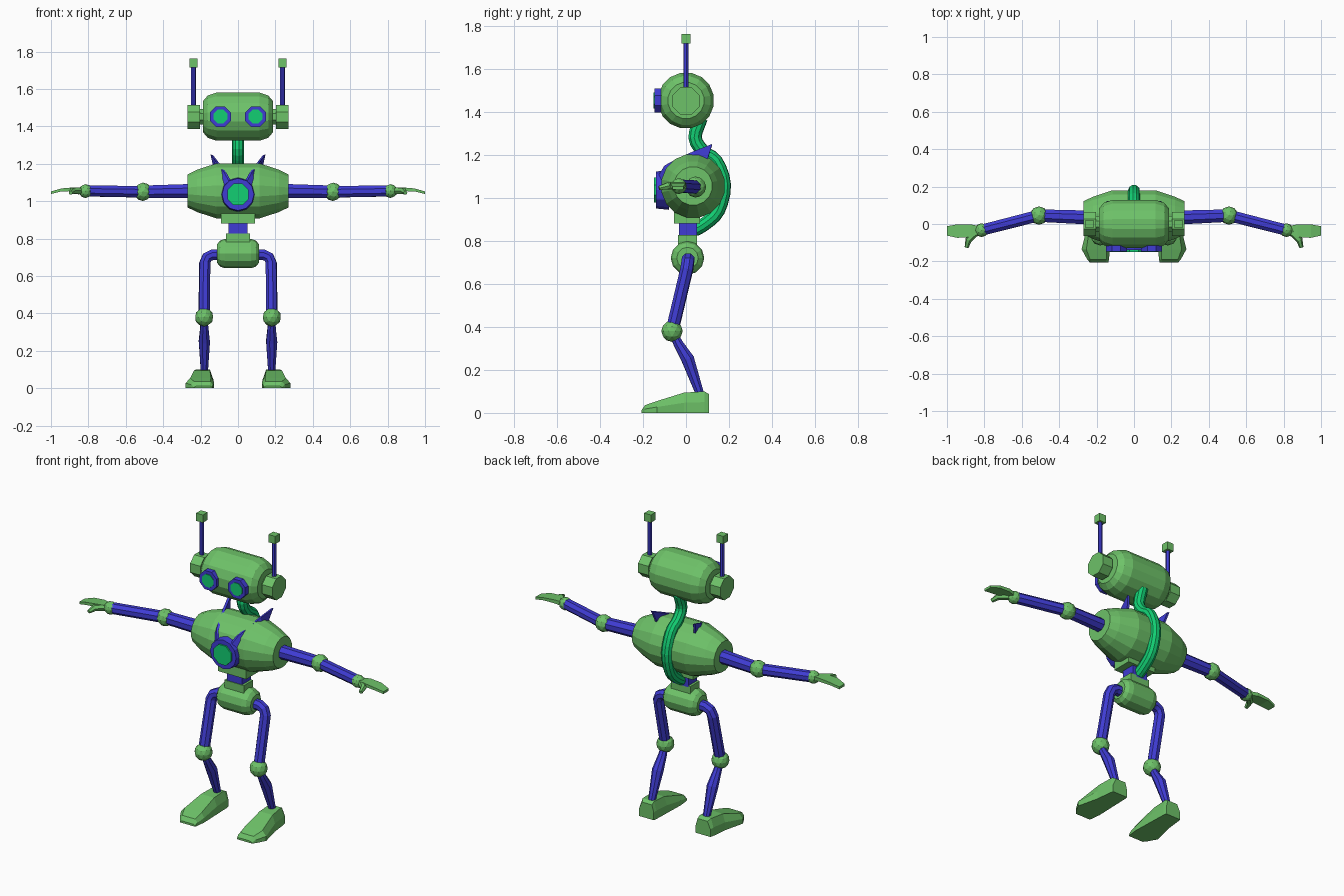
import bpy, bmesh, math
from mathutils import Vector, Matrix

if "Cube" in bpy.data.objects:
    bpy.data.objects.remove(bpy.data.objects["Cube"])


def material(name, rgb):
    m = bpy.data.materials.new(name)
    m.diffuse_color = (*rgb, 1)
    m.use_nodes = True
    m.node_tree.nodes["Principled BSDF"].inputs["Base Color"].default_value = m.diffuse_color
    return m


GREEN = material("soft green", (0.155, 0.54, 0.14))
BLUE = material("deep blue", (0.05, 0.045, 0.66))
BRIGHT = material("bright green", (0.006, 0.62, 0.17))


def finish(name, bm, mat):
    bmesh.ops.recalc_face_normals(bm, faces=bm.faces)
    me = bpy.data.meshes.new(name)
    bm.to_mesh(me)
    bm.free()
    me.materials.append(mat)
    ob = bpy.data.objects.new(name, me)
    bpy.context.collection.objects.link(ob)
    return ob


def loft(name, rings, mat):
    """Skin closed rings of equal length and cap both ends."""
    bm = bmesh.new()
    vs = [[bm.verts.new(p) for p in r] for r in rings]
    n = len(vs[0])
    for a, b in zip(vs, vs[1:]):
        for i in range(n):
            j = (i + 1) % n
            bm.faces.new((a[i], a[j], b[j], b[i]))
    bm.faces.new(vs[0])
    bm.faces.new(vs[-1])
    return finish(name, bm, mat)


def sweep(name, pts, radii, mat, sides=8):
    """Round section carried along a path, with a radius for each point."""
    pts = [Vector(p) for p in pts]
    if not isinstance(radii, (list, tuple)):
        radii = [radii] * len(pts)
    rings, normal, last = [], None, None
    for i, p in enumerate(pts):
        t = (pts[min(i + 1, len(pts) - 1)] - pts[max(i - 1, 0)]).normalized()
        if normal is None:
            normal = t.orthogonal().normalized()
        else:
            normal = last.rotation_difference(t) @ normal
        last = t
        side = t.cross(normal)
        ring = []
        for k in range(sides):
            a = 2 * math.pi * (k + 0.5) / sides
            ring.append(p + radii[i] * (math.cos(a) * normal + math.sin(a) * side))
        rings.append(ring)
    return loft(name, rings, mat)


def smooth_path(pts, steps=3):
    """Catmull-Rom points through the given path."""
    p = [Vector(q) for q in pts]
    p = [2 * p[0] - p[1]] + p + [2 * p[-1] - p[-2]]
    out = []
    for i in range(1, len(p) - 2):
        a, b, c, d = p[i - 1:i + 3]
        for k in range(steps):
            t = k / steps
            out.append(0.5 * (2 * b + (c - a) * t + (2 * a - 5 * b + 4 * c - d) * t ** 2
                              + (3 * b - a - 3 * c + d) * t ** 3))
    return out + [p[-2]]


def box(name, lo, hi, mat):
    rings = [[(lo[0], lo[1], z), (hi[0], lo[1], z), (hi[0], hi[1], z), (lo[0], hi[1], z)]
             for z in (lo[2], hi[2])]
    return loft(name, rings, mat)


def ball(name, c, r, mat):
    bm = bmesh.new()
    bmesh.ops.create_icosphere(bm, subdivisions=2, radius=r, matrix=Matrix.Translation(c))
    return finish(name, bm, mat)


def barrel(name, y, z, half_profile, mat, sides=16):
    """Symmetric turned body lying along x."""
    prof = [(-x, r) for x, r in reversed(half_profile)] + list(half_profile)
    return sweep(name, [(x, y, z) for x, r in prof], [r for x, r in prof], mat, sides)


# Head, torso and pelvis
barrel("head", 0, 1.452, [(0.115, 0.131), (0.162, 0.115), (0.187, 0.085)], GREEN)
barrel("torso", 0.033, 1.055, [(0.115, 0.15), (0.22, 0.115), (0.27, 0.09)], GREEN)
barrel("pelvis", 0.007, 0.72, [(0.07, 0.078), (0.095, 0.07), (0.112, 0.05)], GREEN, 12)

# Waist
box("torso_base", (-0.092, -0.055, 0.88), (0.092, 0.065, 0.95), GREEN)
box("waist", (-0.05, -0.033, 0.82), (0.05, 0.05, 0.885), BLUE)
box("pelvis_top", (-0.064, -0.037, 0.76), (0.064, 0.05, 0.828), GREEN)

# Curved neck running into the back spine
sweep("spine", smooth_path([(0, 0.07, 1.37), (0, 0.042, 1.28), (0, 0.08, 1.215),
                            (0, 0.14, 1.17), (0, 0.178, 1.06), (0, 0.15, 0.94),
                            (0, 0.09, 0.88), (0, 0.04, 0.85)]), 0.032, BRIGHT, 10)

# Chest disc
sweep("chest_ring", [(0, -0.08, 1.036), (0, -0.14, 1.036)], [0.092, 0.086], BLUE, 12)
sweep("chest_light", [(0, -0.13, 1.036), (0, -0.149, 1.036)], 0.062, BRIGHT, 8)

for s, tag in ((-1, "left"), (1, "right")):
    def P(x, y, z):
        return Vector((s * x, y, z))

    # Eyes
    sweep("eye_ring_" + tag, [P(0.094, -0.1, 1.452), P(0.094, -0.147, 1.452)], 0.06, BLUE, 8)
    sweep("eye_" + tag, [P(0.094, -0.14, 1.452), P(0.094, -0.151, 1.452)], 0.04, BRIGHT, 8)

    # Ears and antennae
    sweep("ear_stem_" + tag, [P(0.18, 0, 1.452), P(0.21, 0, 1.452)], 0.045, GREEN, 8)
    sweep("ear_" + tag, [P(0.203, 0, 1.45), P(0.27, 0, 1.45)], 0.069, GREEN, 8)
    sweep("antenna_" + tag, [P(0.238, 0, 1.49), P(0.238, 0, 1.73)], 0.013, BLUE, 6)
    box("antenna_tip_" + tag, (s * 0.238 - 0.022, -0.022, 1.716),
        (s * 0.238 + 0.022, 0.022, 1.762), GREEN)

    # Collar fin: thin curved blade from the chest disc over the shoulder
    fin = [((0.045, -0.13, 1.10), (0.06, -0.13, 1.06)),
           ((0.072, -0.10, 1.15), (0.095, -0.095, 1.10)),
           ((0.10, -0.03, 1.188), (0.122, -0.03, 1.145)),
           ((0.122, 0.04, 1.218), (0.135, 0.04, 1.165)),
           ((0.147, 0.122, 1.25), (0.132, 0.10, 1.18))]
    w = Vector((s * 0.014, 0, 0.004))
    loft("collar_fin_" + tag,
         [[P(*a), P(*b), P(*b) - w, P(*a) - w] for a, b in fin], BLUE)

    # Arm
    sweep("upper_arm_" + tag, [P(0.25, 0.035, 1.055), P(0.51, 0.045, 1.05)],
          [0.04, 0.036], BLUE)
    ball("elbow_" + tag, P(0.508, 0.045, 1.05), 0.049, GREEN)
    sweep("forearm_" + tag, [P(0.51, 0.045, 1.05), P(0.815, -0.033, 1.055)],
          [0.033, 0.032], BLUE)
    ball("wrist_" + tag, P(0.815, -0.033, 1.054), 0.037, GREEN)

    # Hand: flat palm with a drooping finger end, and a thumb
    palm = [(0.82, -0.05, -0.012, 1.044, 1.07), (0.875, -0.07, -0.002, 1.054, 1.074),
            (0.945, -0.074, -0.002, 1.052, 1.068), (1.0, -0.062, -0.012, 1.038, 1.052)]
    loft("hand_" + tag, [[P(x, a, lo), P(x, b, lo), P(x, b, hi), P(x, a, hi)]
                         for x, a, b, lo, hi in palm], GREEN)
    sweep("thumb_" + tag, [P(0.845, -0.045, 1.055), P(0.885, -0.085, 1.055),
                           P(0.895, -0.125, 1.045)], [0.02, 0.018, 0.011], GREEN, 6)

    # Leg
    sweep("thigh_" + tag, [P(0.09, 0.01, 0.713), P(0.138, 0.01, 0.713), P(0.165, 0.008, 0.7),
                           P(0.178, 0.004, 0.67), P(0.181, -0.065, 0.38)], 0.031, BLUE)
    ball("knee_" + tag, P(0.181, -0.065, 0.38), 0.05, GREEN)
    sweep("shin_" + tag, [P(0.181, -0.055, 0.36), P(0.18, -0.035, 0.32),
                          P(0.18, 0.008, 0.25), P(0.18, 0.066, 0.085)],
          [0.02, 0.024, 0.032, 0.02], BLUE)

    # Foot: sections from heel to toe (y, inner, outer, inner top, outer top, height)
    foot = [(0.106, 0.138, 0.235, 0.15, 0.215, 0.088), (0.085, 0.135, 0.24, 0.15, 0.225, 0.1),
            (-0.01, 0.132, 0.25, 0.15, 0.235, 0.094), (-0.135, 0.128, 0.28, 0.145, 0.255, 0.055),
            (-0.19, 0.134, 0.25, 0.148, 0.235, 0.036), (-0.207, 0.138, 0.235, 0.15, 0.222, 0.012)]
    loft("foot_" + tag, [[P(a, y, 0), P(b, y, 0), P(b, y, h * 0.5), P(d, y, h), P(c, y, h),
                          P(a, y, h * 0.5)] for y, a, b, c, d, h in foot], GREEN)
